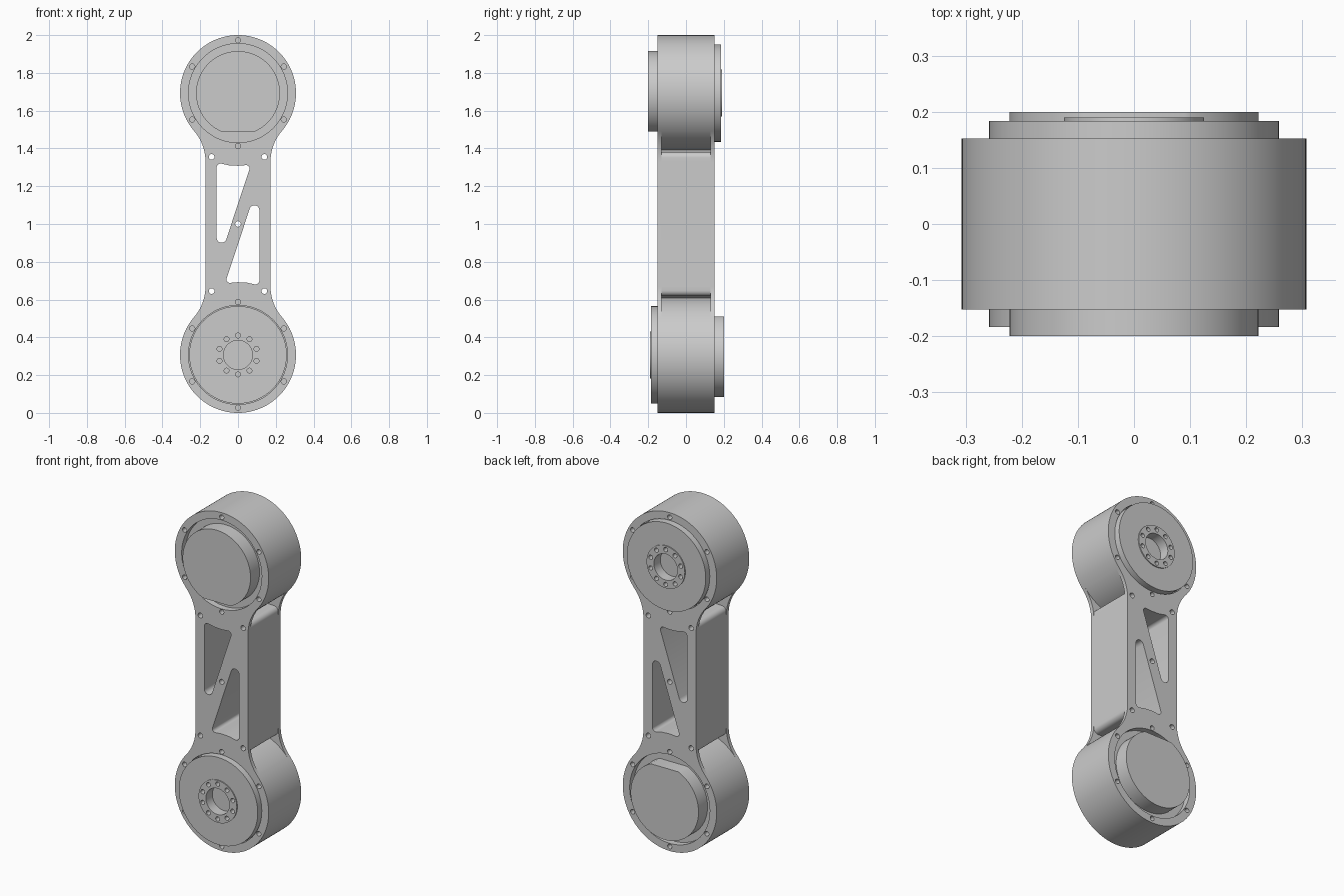
import bpy, bmesh, math
from mathutils import Vector
from mathutils.geometry import tessellate_polygon

if "Cube" in bpy.data.objects:
    bpy.data.objects.remove(bpy.data.objects["Cube"])

R, CZ, ARM, FIL = 0.307, 1.693, 0.172, 0.25      # housing radius and height, arm half width, fillet
HALF, INNER, SEAT = 0.152, 0.13, 0.115           # face, flange inside and seat floor depths

grey = bpy.data.materials.new("metal_grey")
grey.diffuse_color = (0.6, 0.6, 0.6, 1)
grey.use_nodes = True
grey.node_tree.nodes["Principled BSDF"].inputs["Base Color"].default_value = grey.diffuse_color


def arc(cx, cz, r, a0, a1, n):
    return [(cx + r * math.cos(math.radians(a0 + (a1 - a0) * i / n)),
             cz + r * math.sin(math.radians(a0 + (a1 - a0) * i / n))) for i in range(n + 1)]


def circle(cx, cz, r, n=96):
    return arc(cx, cz, r, 0, 360, n)[:-1]


def ring_of_holes(radius, hole, count, start):
    out = []
    for k in range(count):
        a = math.radians(start + 360 * k / count)
        out.append(circle(radius * math.cos(a), CZ + radius * math.sin(a), hole, 16))
    return out


def rounded(corners, n=8):
    """Polygon of (x, z, radius) corners with filleted points."""
    out = []
    for i, (x, z, r) in enumerate(corners):
        p = Vector((x, z))
        if r == 0:
            out.append((x, z))
            continue
        a = (Vector(corners[i - 1][:2]) - p).normalized()
        b = (Vector(corners[(i + 1) % len(corners)][:2]) - p).normalized()
        half = math.acos(a.dot(b)) / 2
        c = p + (a + b).normalized() * (r / math.sin(half))
        t0 = p + a * (r / math.tan(half)) - c
        t1 = p + b * (r / math.tan(half)) - c
        a0 = math.atan2(t0.y, t0.x)
        sweep = math.remainder(math.atan2(t1.y, t1.x) - a0, math.tau)
        out += arc(c.x, c.y, r, math.degrees(a0), math.degrees(a0 + sweep), n)
    return out


def turned(loop):
    return [(x, 2 - z) for x, z in loop]


def mirrored(loop):
    return [(-x, z) for x, z in loop]


def full_outline(quarter):
    right = quarter + turned(quarter)[::-1]
    return right + mirrored(right[::-1])[1:-1]


def wall(bm, loop, y0, y1):
    a = [bm.verts.new((x, y0, z)) for x, z in loop]
    b = [bm.verts.new((x, y1, z)) for x, z in loop]
    for i in range(len(loop)):
        bm.faces.new((a[i - 1], b[i - 1], b[i], a[i]))


def cap(bm, loops, y):
    """Flat face at depth y: the first loop is the edge, the others are holes."""
    tris = tessellate_polygon([[Vector((x, z, 0)) for x, z in loop] for loop in loops])
    verts = [bm.verts.new((x, y, z)) for loop in loops for x, z in loop]
    for t in tris:
        bm.faces.new([verts[i] for i in t])


def pit(bm, loop, y, floor):
    wall(bm, loop, y, floor)
    cap(bm, [loop], floor)


def finish(bm, name, lower=False):
    bmesh.ops.remove_doubles(bm, verts=bm.verts, dist=1e-5)
    if lower:                                    # half turn about the middle of the arm
        for v in bm.verts:
            v.co = (v.co.x, -v.co.y, 2 - v.co.z)
    bmesh.ops.recalc_face_normals(bm, faces=bm.faces)
    me = bpy.data.meshes.new(name)
    bm.to_mesh(me)
    bm.free()
    me.materials.append(grey)
    ob = bpy.data.objects.new(name, me)
    bpy.context.collection.objects.link(ob)
    return ob


# Outlines: flange with fillets, and the core with a gap beside each housing
drop = math.sqrt((R + FIL) ** 2 - (ARM + FIL) ** 2)
touch = -math.degrees(math.atan2(drop, ARM + FIL))
housing = arc(0, CZ, R, 90, touch, 48)
fillet = arc(ARM + FIL, CZ - drop, FIL, 180 + touch, 180, 12)
inner = arc(0, CZ, R, touch, -80, 16) + [(0.07, 1.383)]
inner += arc(ARM - 0.03, 1.352, 0.03, 90, 0, 6) + [fillet[-1]]
flange = full_outline(housing + fillet[1:])
core = full_outline(housing + inner[1:])
ledge = inner + fillet[1:-1][::-1]

# Slanted truss windows and bolt holes through the arm
window = rounded([(-0.113, 1.325, 0.02), (-0.05, 1.311, 0), (0, 1.308, 0),
                  (0.069, 1.314, 0.018), (-0.113, 0.766, 0.026)])
through = [window, mirrored(turned(window)), circle(0, 1, 0.015, 20)]
through += [circle(x, z, 0.015, 20) for x in (-0.14, 0.14) for z in (0.645, 1.355)]

# Seats and rim screw holes sunk in both faces of both housings
sunk = [circle(0, CZ, 0.262)] + ring_of_holes(0.28, 0.014, 6, 30)
sunk += [turned(loop) for loop in sunk]

# Link body
bm = bmesh.new()
wall(bm, core, -INNER, INNER)
for loop in through:
    wall(bm, loop, -HALF, HALF)
for s in (-1, 1):
    wall(bm, flange, s * INNER, s * HALF)
    cap(bm, [flange] + through + sunk, s * HALF)
    for loop in (ledge, turned(ledge), mirrored(ledge), mirrored(turned(ledge))):
        cap(bm, [loop], s * INNER)
    for loop in sunk:
        pit(bm, loop, s * HALF, s * SEAT)
body = finish(bm, "link_body")

# Motor cover with one flat side, and output disc with a drilled hub
flat = math.degrees(math.asin(0.203 / 0.222))
cover = arc(0, CZ, 0.222, -flat, 180 + flat, 80)
disc, hub, bore = circle(0, CZ, 0.258), circle(0, CZ, 0.125, 64), circle(0, CZ, 0.077, 48)
drilled = ring_of_holes(0.103, 0.013, 10, 90)
for end in ("upper", "lower"):
    bm = bmesh.new()
    wall(bm, cover, -0.2, -SEAT - 0.001)
    cap(bm, [cover], -0.2)
    cap(bm, [cover], -SEAT - 0.001)
    finish(bm, end + "_motor_cover", end == "lower")

    bm = bmesh.new()
    wall(bm, disc, SEAT + 0.001, 0.184)
    cap(bm, [disc], SEAT + 0.001)
    cap(bm, [disc, hub], 0.184)
    wall(bm, hub, 0.184, 0.19)
    cap(bm, [hub, bore] + drilled, 0.19)
    pit(bm, bore, 0.19, 0.13)
    for loop in drilled:
        pit(bm, loop, 0.19, 0.16)
    finish(bm, end + "_output_disc", end == "lower")

# Smooth round walls, crisp edges
for ob in bpy.context.scene.objects:
    ob.select_set(True)
bpy.context.view_layer.objects.active = body
bpy.ops.object.shade_smooth_by_angle(angle=math.radians(30))
